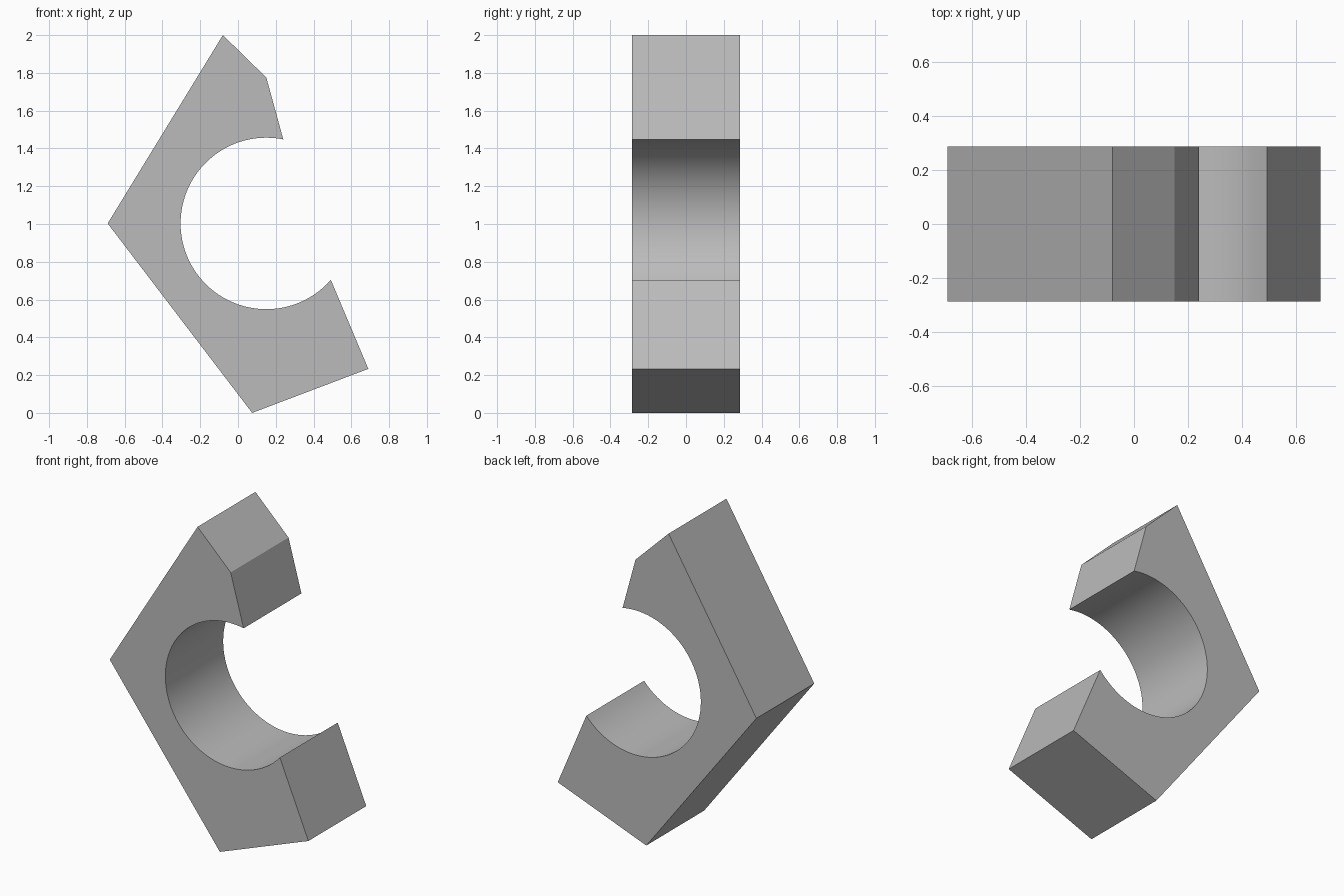
import bpy
import bmesh
import math

cube = bpy.data.objects.get("Cube")
if cube:
    bpy.data.objects.remove(cube, do_unlink=True)

HALF_DEPTH = 0.287
BORE_X, BORE_Z, BORE_R = 0.15, 1.003, 0.454
ARC_STEPS = 64

# Plain grey material
grey = bpy.data.materials.new("plain_grey")
grey.use_nodes = True
colour = (0.5, 0.5, 0.5, 1)
grey.diffuse_color = colour
grey.node_tree.nodes["Principled BSDF"].inputs["Base Color"].default_value = colour

# Outer outline, from the upper jaw tip round to the lower jaw tip
outline = [(0.15, 1.775), (-0.08, 2.0), (-0.69, 1.003), (0.075, 0.0), (0.69, 0.233)]

# Round bore, from the lower jaw tip back to the upper one
start, end = math.radians(-41.2), math.radians(-281.4)
for i in range(ARC_STEPS + 1):
    a = start + (end - start) * i / ARC_STEPS
    outline.append((BORE_X + BORE_R * math.cos(a), BORE_Z + BORE_R * math.sin(a)))

# Extrude the outline through the depth
bm = bmesh.new()
face = bm.faces.new([bm.verts.new((x, -HALF_DEPTH, z)) for x, z in outline])
result = bmesh.ops.extrude_face_region(bm, geom=[face], use_keep_orig=True)
moved = [v for v in result["geom"] if isinstance(v, bmesh.types.BMVert)]
bmesh.ops.translate(bm, verts=moved, vec=(0, 2 * HALF_DEPTH, 0))
bmesh.ops.recalc_face_normals(bm, faces=bm.faces)

mesh = bpy.data.meshes.new("open_jaw_block")
bm.to_mesh(mesh)
bm.free()
mesh.materials.append(grey)
block = bpy.data.objects.new("open_jaw_block", mesh)
bpy.context.collection.objects.link(block)

# Smooth bore, crisp corners
bpy.ops.object.select_all(action="DESELECT")
block.select_set(True)
bpy.context.view_layer.objects.active = block
bpy.ops.object.shade_smooth_by_angle(angle=math.radians(15))
